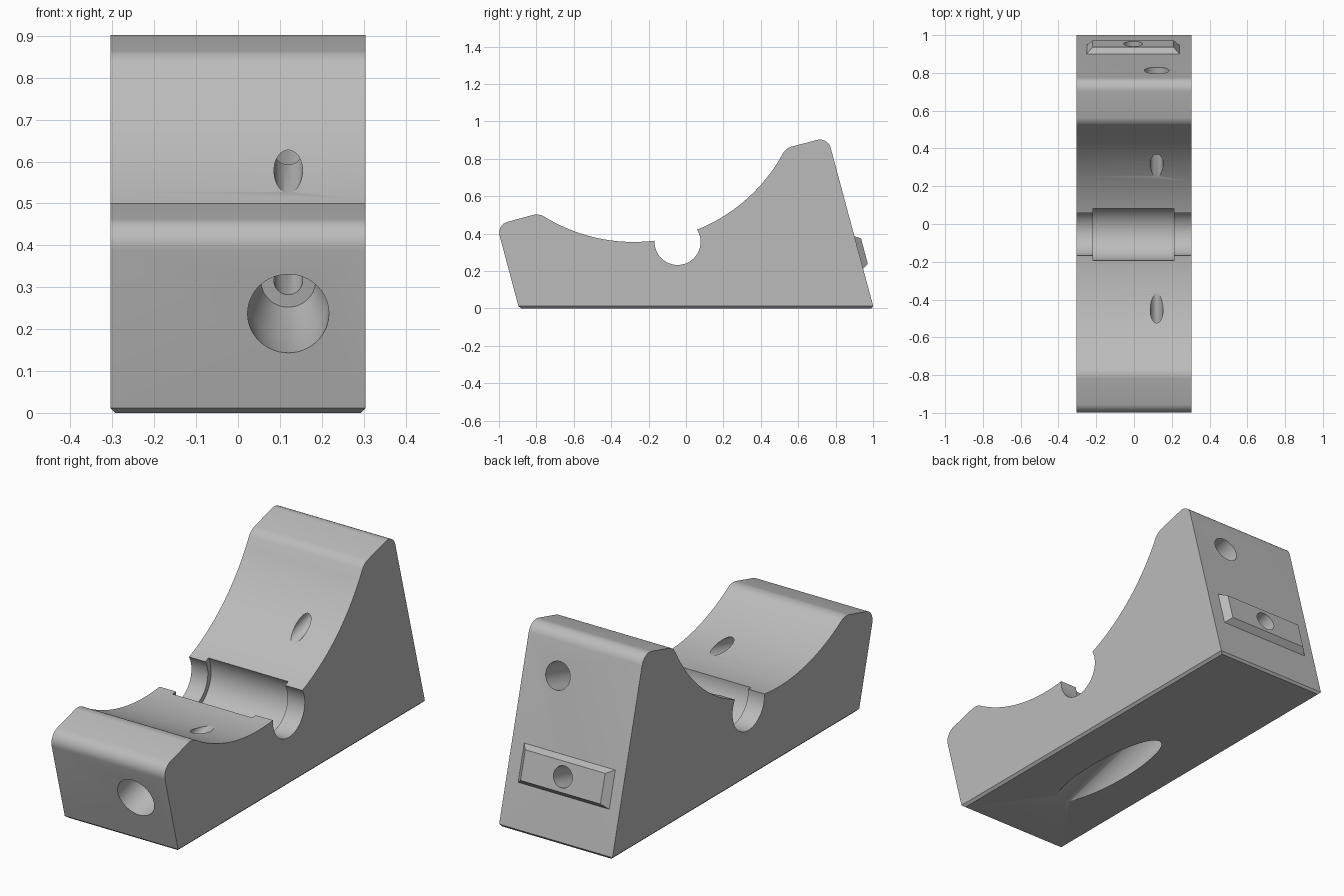
import bpy, bmesh
from math import sin, cos, pi, radians, sqrt
from mathutils import Vector

if "Cube" in bpy.data.objects:
    bpy.data.objects.remove(bpy.data.objects["Cube"], do_unlink=True)

TILT = radians(15)
AXIS = Vector((0, cos(TILT), sin(TILT)))    # direction of the slanted bores
UP = Vector((0, -sin(TILT), cos(TILT)))     # up along the sloped back face
SIDE = Vector((1, 0, 0))
HALF_WIDTH = 0.305

grey = bpy.data.materials.new("plain grey")
grey.use_nodes = True
grey.diffuse_color = (0.5, 0.5, 0.5, 1)
grey.node_tree.nodes["Principled BSDF"].inputs["Base Color"].default_value = (0.5, 0.5, 0.5, 1)


def finish(name, bm):
    bmesh.ops.recalc_face_normals(bm, faces=bm.faces)
    mesh = bpy.data.meshes.new(name)
    bm.to_mesh(mesh)
    bm.free()
    mesh.materials.append(grey)
    obj = bpy.data.objects.new(name, mesh)
    bpy.context.collection.objects.link(obj)
    return obj


def rounded(points, steps=8):
    """Round each (y, z, distance) corner of a closed outline."""
    out = []
    for i, (y, z, d) in enumerate(points):
        c = Vector((y, z))
        if d == 0:
            out.append(c)
            continue
        a = (Vector(points[i - 1][:2]) - c).normalized() * d
        b = (Vector(points[(i + 1) % len(points)][:2]) - c).normalized() * d
        for k in range(steps + 1):
            t = k / steps * pi / 2
            out.append(c + a * (1 - sin(t)) + b * (1 - cos(t)))
    return out


def lathe(name, origin, axis, u, v, steps, sides=64):
    """Stepped round cutter from (distance along axis, radius) pairs."""
    bm = bmesh.new()
    rings = []
    for s, r in steps:
        rings.append([bm.verts.new(origin + axis * s + (u * cos(t) + v * sin(t)) * r)
                      for t in (2 * pi * k / sides for k in range(sides))])
    for a, b in zip(rings, rings[1:]):
        for k in range(sides):
            n = (k + 1) % sides
            bm.faces.new((a[k], a[n], b[n], b[k]))
    bm.faces.new(rings[0])
    bm.faces.new(rings[-1])
    obj = finish(name, bm)
    obj.hide_render = True
    return obj


# Block outline: sloped ends, rounded shoulders, broad cradle arc
DIP_Y, DIP_Z, RADIUS = -0.28, 0.355, 0.91
START, END, COUNT = -0.76, 0.52, 48
cradle = []
for i in range(COUNT + 1):
    y = END + (START - END) * i / COUNT
    cradle.append((y, DIP_Z + RADIUS - sqrt(RADIUS ** 2 - (y - DIP_Y) ** 2), 0))
outline = rounded([(-0.893, 0, 0), (1.004, 0, 0), (0.758, 0.916, 0.06), (0.54, 0.858, 0.022)]
                  + cradle + [(-0.79, 0.507, 0.028), (-1.012, 0.447, 0.06)])

bm = bmesh.new()
face = bm.faces.new([bm.verts.new((-HALF_WIDTH, p.x, p.y)) for p in outline])
moved = bmesh.ops.extrude_face_region(bm, geom=[face])["geom"]
bmesh.ops.translate(bm, vec=(2 * HALF_WIDTH, 0, 0),
                    verts=[g for g in moved if isinstance(g, bmesh.types.BMVert)])
bmesh.ops.recalc_face_normals(bm, faces=bm.faces)
base_edges = [e for e in bm.edges if all(abs(v.co.z) < 1e-5 for v in e.verts)]
bmesh.ops.bevel(bm, geom=base_edges, offset=0.012, segments=1, affect='EDGES')
block = finish("cradle_block", bm)

# Raised key on the back face, with sloping edges
bm = bmesh.new()
centre = Vector((-0.005, 0.922, 0.298))
loops = []
for depth, w, h in ((-0.02, 0.247, 0.091), (0, 0.247, 0.091), (0.033, 0.215, 0.070)):
    loops.append([bm.verts.new(centre + AXIS * depth + SIDE * (w * a) + UP * (h * b))
                  for a, b in ((-1, -1), (1, -1), (1, 1), (-1, 1))])
for a, b in zip(loops, loops[1:]):
    for k in range(4):
        n = (k + 1) % 4
        bm.faces.new((a[k], a[n], b[n], b[k]))
bm.faces.new(loops[0])
bm.faces.new(loops[-1])
key = finish("back_key", bm)

# Cross groove, wider in its middle
groove = lathe("groove_cutter", Vector((0, -0.045, 0.355)), SIDE, Vector((0, 1, 0)), Vector((0, 0, 1)),
               [(-0.5, 0.123), (-0.217, 0.123), (-0.217, 0.148),
                (0.213, 0.148), (0.213, 0.123), (0.5, 0.123)])
# Upper bolt bore, front to back
upper = lathe("upper_bore_cutter", Vector((0.12, -0.955, 0.2375)), AXIS, SIDE, UP,
              [(-0.15, 0.097), (0.14, 0.097), (0.3, 0.065), (0.3, 0.034),
               (1.5, 0.034), (1.5, 0.065), (2.0, 0.065)])
# Lower bolt bore, from the underside to the key
lower = lathe("lower_bore_cutter", Vector((-0.005, -0.19, 0)), AXIS, SIDE, UP,
              [(-0.6, 0.095), (0.7, 0.095), (0.7, 0.05), (1.5, 0.05)])

for target, cutters in ((block, (groove, upper, lower)), (key, (lower,))):
    bpy.ops.object.select_all(action='DESELECT')
    target.select_set(True)
    bpy.context.view_layer.objects.active = target
    for cutter in cutters:
        mod = target.modifiers.new(cutter.name, 'BOOLEAN')
        mod.operation = 'DIFFERENCE'
        mod.solver = 'EXACT'
        mod.object = cutter
        bpy.ops.object.modifier_apply(modifier=mod.name)
    bpy.ops.object.shade_smooth_by_angle(angle=radians(25))

for cutter in (groove, upper, lower):
    bpy.data.objects.remove(cutter, do_unlink=True)
